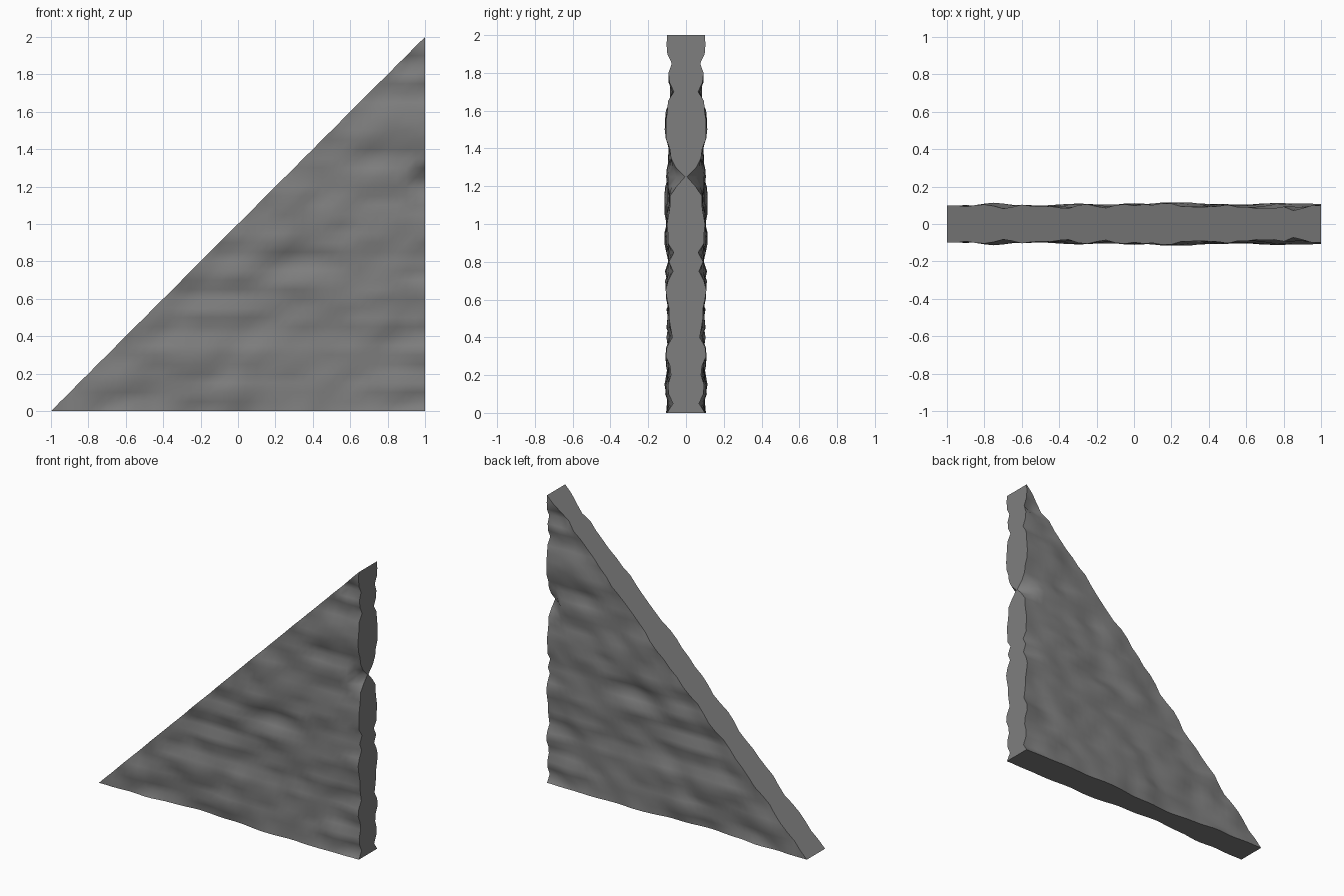
import bpy
import bmesh
import math
from mathutils import Vector, noise

cube = bpy.data.objects.get("Cube")
if cube:
    bpy.data.objects.remove(cube, do_unlink=True)

N = 40               # cells along each straight side
STEP = 2 / N

# Main weathered grooves: centre x, centre z, half length, half height, depth
GROOVES = [
    (0.80, 1.36, 0.35, 0.05, 0.025), (1.00, 1.25, 0.06, 0.06, 0.09),
    (-0.20, 0.62, 0.25, 0.04, 0.03), (0.55, 0.40, 0.50, 0.04, 0.03),
    (-0.15, 0.02, 0.30, 0.05, 0.03), (0.80, 1.12, 0.25, 0.04, 0.02),
    (-0.40, 0.40, 0.20, 0.04, 0.025), (0.35, 0.80, 0.20, 0.04, 0.025),
    (0.95, 0.05, 0.12, 0.04, 0.03), (0.90, 0.23, 0.12, 0.04, 0.03),
    (1.00, 0.40, 0.10, 0.04, 0.02), (1.00, 0.75, 0.08, 0.04, 0.03),
    (1.00, 0.85, 0.08, 0.03, 0.03), (1.00, 1.70, 0.20, 0.05, 0.03),
    (0.95, 1.85, 0.10, 0.04, 0.04), (-0.45, 0.12, 0.10, 0.10, 0.02),
]


def half_depth(x, z):
    """Half the slab thickness: layered ridges with eroded grooves."""
    broad = noise.noise(Vector((x * 2.2, z * 7.0, 3.1)))
    fine = noise.noise(Vector((x * 6.0, z * 13.0, 8.4)))
    d = 0.097 + 0.018 * broad + 0.02 * fine
    for gx, gz, lx, lz, depth in GROOVES:
        d -= depth * math.exp(-((x - gx) / lx) ** 2 - ((z - gz) / lz) ** 2)
    return max(0.005, min(d, 0.115))


# Triangular slab with two rough faces and a flat rim
bm = bmesh.new()
front, back = {}, {}
for i in range(N + 1):
    for k in range(i + 1):
        x, z = -1 + i * STEP, k * STEP
        d = half_depth(x, z)
        if (i, k) in ((0, 0), (N, 0), (N, N)):
            d = 0.1
        front[i, k] = bm.verts.new((x, -d, z))
        back[i, k] = bm.verts.new((x, d, z))


def rough_face(keys):
    for verts in ([front[q] for q in keys], [back[q] for q in reversed(keys)]):
        bm.faces.new(verts).smooth = True


for i in range(N):
    for k in range(i + 1):
        rough_face([(i, k), (i + 1, k), (i + 1, k + 1)])
        if k < i:
            rough_face([(i, k), (i + 1, k + 1), (i, k + 1)])

# Rim strips: bottom, upright side and slope
rim = [(i, 0) for i in range(N)] + [(N, k) for k in range(N)]
rim += [(i, i) for i in range(N, 0, -1)] + [(0, 0)]
for a, b in zip(rim, rim[1:]):
    face = bm.faces.new((front[b], front[a], back[a], back[b]))
    face.smooth = False
    for edge in face.edges:
        edge.smooth = False
bmesh.ops.recalc_face_normals(bm, faces=bm.faces)

mesh = bpy.data.meshes.new("stone_wedge")
bm.to_mesh(mesh)
bm.free()
wedge = bpy.data.objects.new("stone_wedge", mesh)
bpy.context.collection.objects.link(wedge)

# Grey stone
stone = bpy.data.materials.new("grey_stone")
stone.use_nodes = True
colour = (0.21, 0.21, 0.21, 1)
stone.diffuse_color = colour
bsdf = stone.node_tree.nodes["Principled BSDF"]
bsdf.inputs["Base Color"].default_value = colour
bsdf.inputs["Roughness"].default_value = 0.9
mesh.materials.append(stone)
